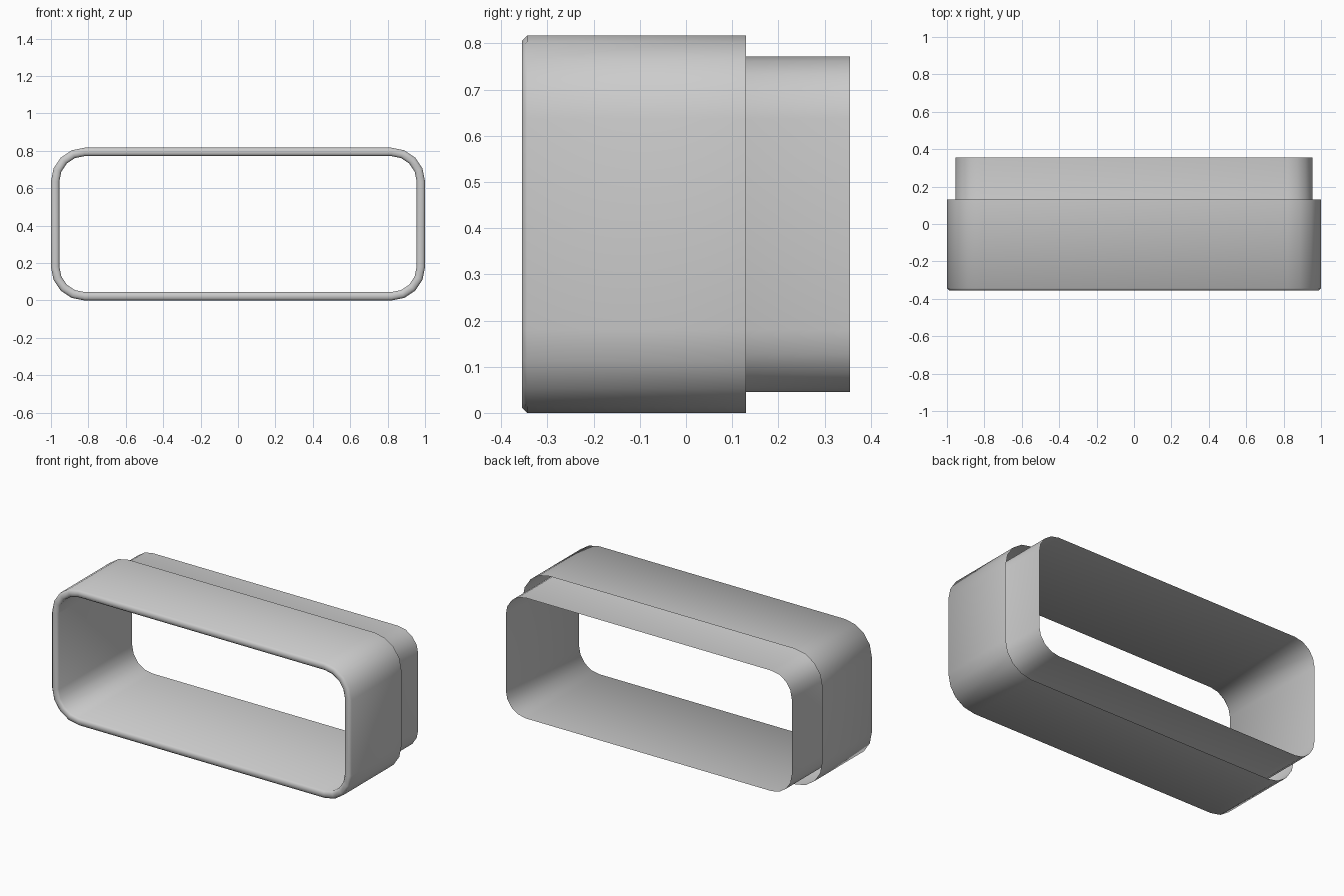
import bpy, bmesh, math

if "Cube" in bpy.data.objects:
    bpy.data.objects.remove(bpy.data.objects["Cube"])

HALF_W, HEIGHT, RADIUS, SEGS = 1.0, 0.817, 0.18, 4


def ring(bm, y, inset):
    """Rounded-rectangle loop at depth y, shrunk concentrically by inset."""
    r, cx, cz = RADIUS - inset, HALF_W - RADIUS, HEIGHT / 2 - RADIUS
    verts = []
    for q, (sx, sz) in enumerate([(1, 1), (-1, 1), (-1, -1), (1, -1)]):
        for i in range(SEGS + 1):
            a = math.radians(90 * (q + i / SEGS))
            verts.append(bm.verts.new((sx * cx + r * math.cos(a), y,
                                       HEIGHT / 2 + sz * cz + r * math.sin(a))))
    return verts


# Section of the sleeve: outer skin, bevelled front lip, inner skin (open gap at back)
profile = [(0.13, 0), (-0.344, 0), (-0.355, 0.011), (-0.355, 0.034),
           (-0.344, 0.045), (0.355, 0.045)]

bm = bmesh.new()
rings = [ring(bm, y, inset) for y, inset in profile]
for a, b in zip(rings, rings[1:]):
    n = len(a)
    for i in range(n):
        j = (i + 1) % n
        bm.faces.new((a[i], a[j], b[j], b[i]))

# Point the outer skin outwards
bm.normal_update()
bm.faces.ensure_lookup_table()
top = max(bm.faces, key=lambda f: f.calc_center_median().z)
if top.normal.z < 0:
    bmesh.ops.reverse_faces(bm, faces=bm.faces[:])

mesh = bpy.data.meshes.new("duct_sleeve")
bm.to_mesh(mesh)
bm.free()
sleeve = bpy.data.objects.new("duct_sleeve", mesh)
bpy.context.collection.objects.link(sleeve)

# Smooth shading across corners and lip
bpy.context.view_layer.objects.active = sleeve
sleeve.select_set(True)
bpy.ops.object.shade_smooth_by_angle(angle=math.radians(60))
